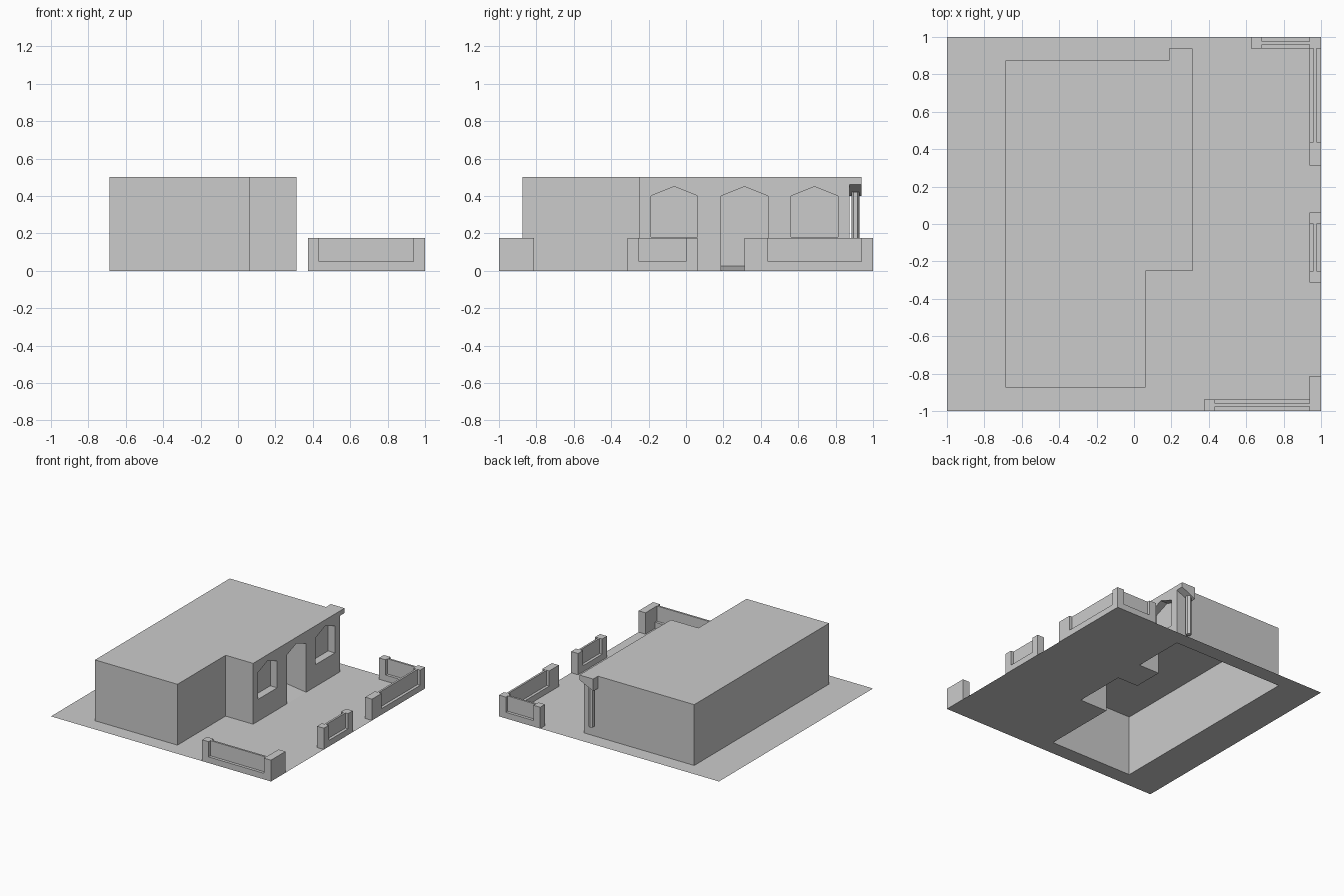
import bpy, bmesh
from mathutils import Vector

if "Cube" in bpy.data.objects:
    bpy.data.objects.remove(bpy.data.objects["Cube"])


def finish(name, bm, recalc=True):
    bmesh.ops.remove_doubles(bm, verts=bm.verts, dist=1e-5)
    if recalc:
        bmesh.ops.recalc_face_normals(bm, faces=bm.faces)
    me = bpy.data.meshes.new(name)
    bm.to_mesh(me)
    bm.free()
    ob = bpy.data.objects.new(name, me)
    bpy.context.collection.objects.link(ob)
    return ob


def add_face(bm, pts):
    return bm.faces.new([bm.verts.new(p) for p in pts])


def fill(bm, loops, normal):
    """Flat fill of an outline with holes, triangles merged back where flat."""
    edges = []
    for loop in loops:
        vs = [bm.verts.new(p) for p in loop]
        edges += [bm.edges.new((vs[i - 1], vs[i])) for i in range(len(vs))]
    bmesh.ops.triangle_fill(bm, edges=edges, use_beauty=True, normal=normal)


def box(bm, x0, x1, y0, y1, z0, z1):
    vs = bmesh.ops.create_cube(bm, size=1)['verts']
    for v in vs:
        v.co = ((x0 + x1) / 2 + v.co.x * (x1 - x0),
                (y0 + y1) / 2 + v.co.y * (y1 - y0),
                (z0 + z1) / 2 + v.co.z * (z1 - z0))


H = 0.5
XF, XD, XW = 0.3125, 0.125, 0.25        # facade, door back, window back
XL, XS, YE = -0.6875, 0.0625, 0.875
D0, D1 = 0.1875, 0.4375                 # door sides


def arch(y0, y1, z0, x):
    return [(x, y0, z0), (x, y0, 0.4), (x, (y0 + y1) / 2, 0.45), (x, y1, 0.4), (x, y1, z0)]


# Ground with the house footprint left open
foot = [(XL, -YE), (XS, -YE), (XS, -0.25), (XF, -0.25), (XF, D0), (XD, D0),
        (XD, D1), (XF, D1), (XF, YE), (XL, YE)]
bm = bmesh.new()
fill(bm, [[(-1, -1, 0), (1, -1, 0), (1, 1, 0), (-1, 1, 0)],
          [(x, y, 0) for x, y in foot]], Vector((0, 0, 1)))
finish("ground", bm, False)

# Sloping door step
bm = bmesh.new()
add_face(bm, [(XD, D0, 0.025), (XF, D0, 0), (XF, D1, 0), (XD, D1, 0.025)])
finish("door_step", bm, False)

# House shell: plain walls, roof, facade with recessed openings
bm = bmesh.new()
plan = [(XF, YE), (XL, YE), (XL, -YE), (XS, -YE), (XS, -0.25), (XF, -0.25)]
for (ax, ay), (bx, by) in zip(plan, plan[1:]):
    add_face(bm, [(ax, ay, 0), (bx, by, 0), (bx, by, H), (ax, ay, H)])
add_face(bm, [(x, y, H) for x, y in plan])
windows = [(-0.1875, 0.0625), (0.5625, 0.8125)]
outline = [(XF, -0.25, 0)] + arch(D0, D1, 0, XF) + [(XF, YE, 0), (XF, YE, H), (XF, -0.25, H)]
fill(bm, [outline] + [arch(a, b, 0.18, XF) for a, b in windows], Vector((1, 0, 0)))
for a, b, z, xb, closed in [(D0, D1, 0, XD, False)] + [(a, b, 0.18, XW, True) for a, b in windows]:
    outer, inner = arch(a, b, z, XF), arch(a, b, z, xb)
    add_face(bm, inner)
    for i in range(0 if closed else 1, 5):
        add_face(bm, [outer[i - 1], outer[i], inner[i], inner[i - 1]])
finish("house", bm)

# Roof drain spout with a slanted underside
bm = bmesh.new()
f = add_face(bm, [(x, YE, z) for x, z in
                  [(0.1875, H), (XF, H), (XF, 0.46), (0.1875, 0.4)]])
ret = bmesh.ops.extrude_face_region(bm, geom=[f])
for v in [g for g in ret['geom'] if isinstance(g, bmesh.types.BMVert)]:
    v.co.y = 0.9375
finish("roof_spout", bm)

# Six-sided downpipe
bpy.ops.mesh.primitive_cylinder_add(vertices=6, radius=0.022, depth=0.33,
                                    location=(0.225, 0.906, 0.255))
bpy.context.object.name = "downpipe"


# Garden walls: posts, low base and a thin panel between the posts
def wall(name, along_x, side, start, end, n0, n1):
    bm = bmesh.new()
    sp = sorted((side * 0.9375, side))
    panel = sorted((side * 0.96, side * 0.976))
    parts = [(start, n0, sp, 0, 0.175), (n1, end, sp, 0, 0.175),
             (n0, n1, sp, 0, 0.05), (n0, n1, panel, 0.05, 0.175)]
    for a, b, (c, d), z0, z1 in parts:
        if b - a > 1e-4:
            box(bm, *((a, b, c, d) if along_x else (c, d, a, b)), z0, z1)
    finish(name, bm)


wall("front_wall", True, -1, 0.375, 1, 0.4325, 0.9375)
wall("back_wall", True, 1, 0.625, 1, 0.685, 0.9375)
wall("gate_wall", False, 1, -0.3125, 0.0625, -0.25, 0.0)
wall("side_wall", False, 1, 0.3125, 0.9375, 0.4375, 0.9375)
bm = bmesh.new()
box(bm, 0.9375, 1, -0.9375, -0.8125, 0, 0.175)
finish("corner_post", bm)
